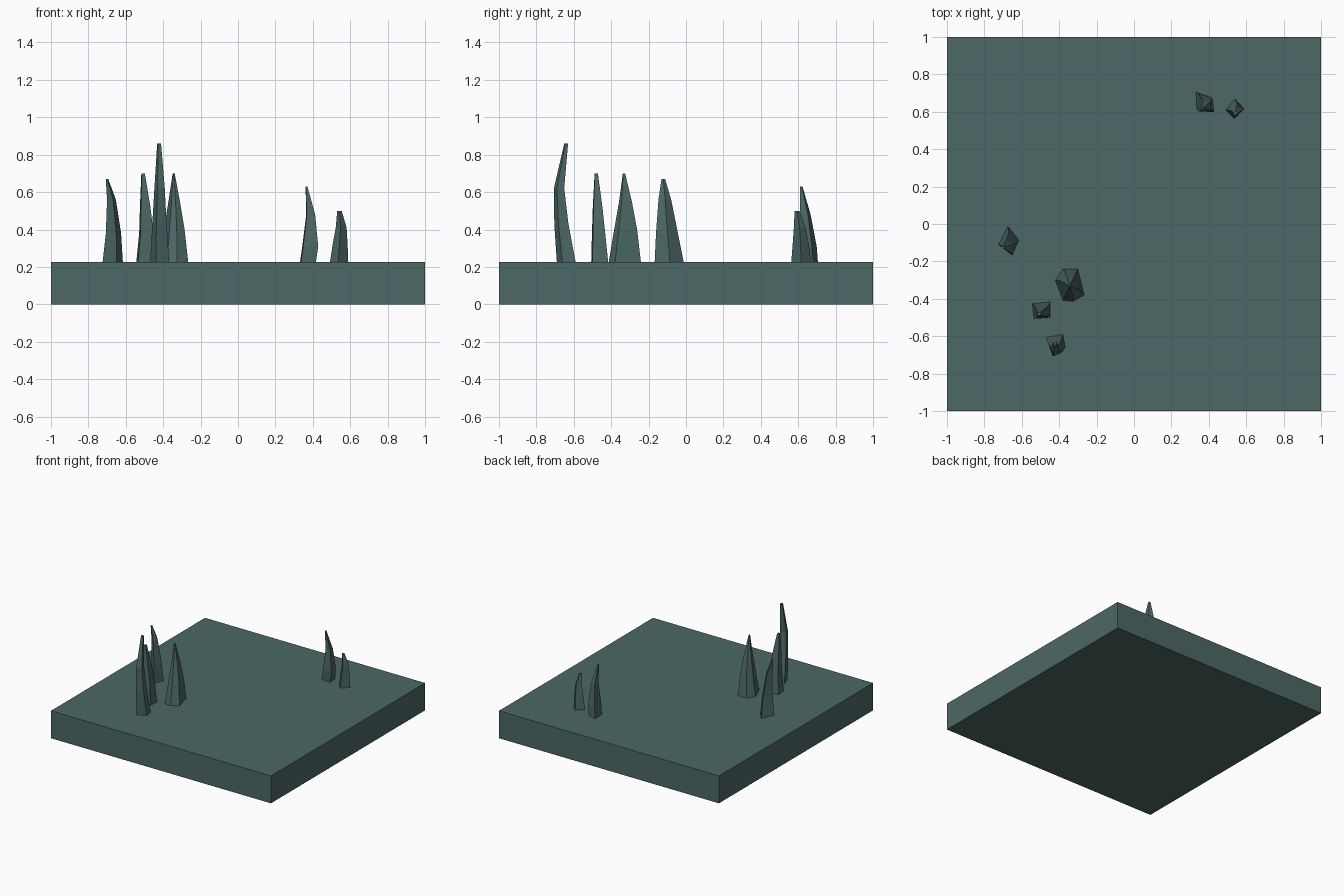
import bpy, bmesh

if "Cube" in bpy.data.objects:
    bpy.data.objects.remove(bpy.data.objects["Cube"])

TOP = 0.225

mat = bpy.data.materials.new("dark_teal_stone")
mat.diffuse_color = (0.072, 0.138, 0.132, 1)
mat.use_nodes = True
mat.node_tree.nodes["Principled BSDF"].inputs["Base Color"].default_value = mat.diffuse_color


def finish(name, bm):
    bmesh.ops.recalc_face_normals(bm, faces=bm.faces[:])
    mesh = bpy.data.meshes.new(name)
    bm.to_mesh(mesh)
    bm.free()
    mesh.materials.append(mat)
    bpy.context.collection.objects.link(bpy.data.objects.new(name, mesh))


def spike(name, outline, levels):
    """Loft a base outline through rings given as (z, centre x, centre y, scale)."""
    bm = bmesh.new()
    n = len(outline)
    mx = sum(p[0] for p in outline) / n
    my = sum(p[1] for p in outline) / n
    rings = []
    for z, cx, cy, s in [(TOP - 0.01, mx, my, 1)] + levels:
        rings.append([bm.verts.new((cx + (x - mx) * s, cy + (y - my) * s, z))
                      for x, y in outline])
    for a, b in zip(rings, rings[1:]):
        for i in range(n):
            j = (i + 1) % n
            bm.faces.new((a[i], a[j], b[j], b[i]))
    bm.faces.new(rings[0])
    bm.faces.new(rings[-1])
    finish(name, bm)


# Square ground slab
bm = bmesh.new()
bmesh.ops.create_cube(bm, size=1)
for v in bm.verts:
    v.co = (v.co.x * 2, v.co.y * 2, (v.co.z + 0.5) * TOP)
finish("ground_slab", bm)

# Left cluster of stalagmites
spike("wide_spike",
      [(-.38, -.24), (-.30, -.24), (-.265, -.38), (-.325, -.415), (-.38, -.41), (-.422, -.30)],
      [(.40, -.342, -.325, .70), (.55, -.342, -.325, .39), (.70, -.344, -.332, .07)])
spike("leaning_spike",
      [(-.545, -.425), (-.445, -.415), (-.445, -.50), (-.535, -.507)],
      [(.38, -.488, -.468, .77), (.52, -.495, -.473, .56), (.70, -.507, -.480, .19)])
spike("tallest_spike",
      [(-.470, -.605), (-.38, -.588), (-.367, -.66), (-.44, -.69)],
      [(.43, -.417, -.664, .74), (.62, -.417, -.677, .54), (.86, -.421, -.640, .20)])
spike("rear_left_spike",
      [(-.675, -.01), (-.615, -.085), (-.65, -.168), (-.725, -.11)],
      [(.38, -.663, -.105, .74), (.56, -.675, -.115, .43), (.67, -.700, -.122, .12)])

# Right pair of stalagmites
spike("right_tall_spike",
      [(.33, .706), (.405, .68), (.415, .605), (.335, .61)],
      [(.31, .385, .643, 1.0), (.48, .388, .635, .56), (.63, .366, .616, .12)])
spike("right_short_spike",
      [(.54, .67), (.59, .615), (.535, .562), (.49, .61)],
      [(.32, .545, .612, .80), (.41, .551, .607, .58), (.50, .542, .593, .24)])
